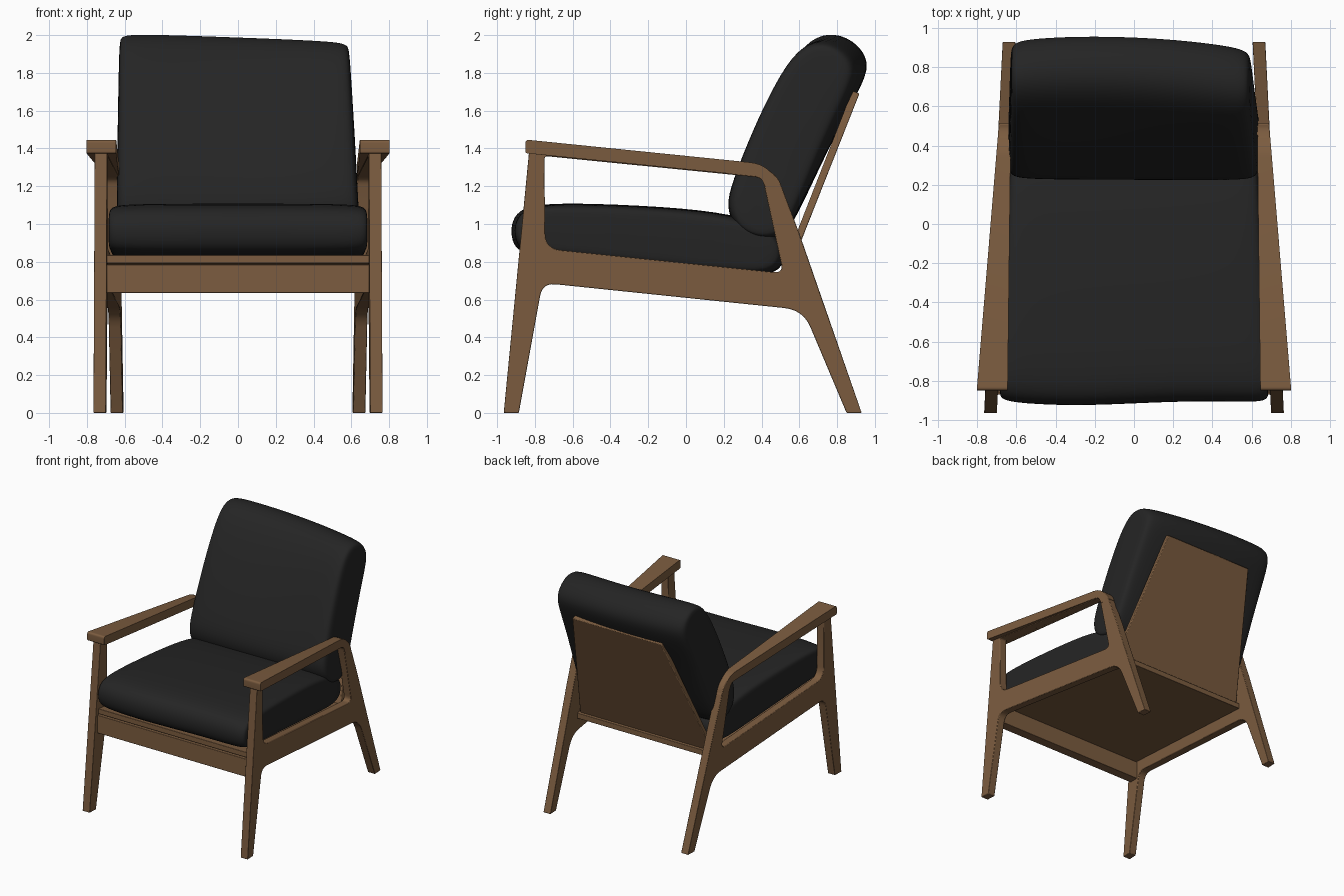
import bpy, bmesh, math
from mathutils import Vector

cube = bpy.data.objects.get("Cube")
if cube:
    bpy.data.objects.remove(cube)


def material(name, color):
    m = bpy.data.materials.new(name)
    m.use_nodes = True
    m.diffuse_color = color
    m.node_tree.nodes["Principled BSDF"].inputs["Base Color"].default_value = color
    return m


WOOD = material("walnut_wood", (0.2, 0.107, 0.05, 1))
FABRIC = material("black_fabric", (0.018, 0.018, 0.018, 1))


def rounded(points, steps=6):
    """Closed outline from (y, z, corner radius) points."""
    out = []
    for i, (y, z, r) in enumerate(points):
        p = Vector((y, z))
        if not r:
            out.append(p)
            continue
        a = p + (Vector(points[i - 1][:2]) - p).normalized() * r
        b = p + (Vector(points[(i + 1) % len(points)][:2]) - p).normalized() * r
        for k in range(steps + 1):
            t = k / steps
            out.append(a * (1 - t) ** 2 + p * 2 * t * (1 - t) + b * t * t)
    return out


def finish(name, bm, mat, angle=35):
    bmesh.ops.recalc_face_normals(bm, faces=bm.faces)
    mesh = bpy.data.meshes.new(name)
    bm.to_mesh(mesh)
    bm.free()
    mesh.materials.append(mat)
    obj = bpy.data.objects.new(name, mesh)
    bpy.context.collection.objects.link(obj)
    bpy.ops.object.select_all(action="DESELECT")
    obj.select_set(True)
    bpy.context.view_layer.objects.active = obj
    bpy.ops.object.shade_smooth_by_angle(angle=math.radians(angle))
    return obj


def prism(name, loops, x_in, x_out, bevel=0.006, mirror=False):
    """Solid between two side faces; x_in and x_out give x from (y, z)."""
    bm = bmesh.new()
    sides = []
    for x_of in (x_in, x_out):
        rings, edges = [], []
        for loop in loops:
            ring = [bm.verts.new((0, p[0], p[1])) for p in loop]
            edges += [bm.edges.new((ring[i - 1], ring[i])) for i in range(len(ring))]
            rings.append(ring)
        bmesh.ops.triangle_fill(bm, edges=edges, use_beauty=True, normal=(1, 0, 0))
        for ring in rings:
            for v in ring:
                v.co.x = x_of(v.co.y, v.co.z)
        sides.append(rings)
    for ra, rb in zip(*sides):
        for i in range(len(ra)):
            bm.faces.new((ra[i - 1], ra[i], rb[i], rb[i - 1]))
    obj = finish(name, bm, WOOD)
    if bevel:
        mod = obj.modifiers.new("soft_edges", "BEVEL")
        mod.width, mod.segments = bevel, 2
        mod.limit_method, mod.angle_limit = "ANGLE", math.radians(50)
    if mirror:
        obj.modifiers.new("both_sides", "MIRROR")
    return obj


def frame_inner(y, z=0):
    return 0.7 - 0.05 * (y + 0.96)


def frame_outer(y, z=0):
    return frame_inner(y) + 0.065


# Side frames: legs and side rail in one outline with an open centre
outline = rounded([
    (-0.965, 0, 0), (-0.83, 1.39, 0), (0.425, 1.30, 0.05), (0.49, 1.24, 0.03),
    (0.6, 0.95, 0), (0.93, 0, 0), (0.85, 0, 0), (0.62, 0.545, 0.1),
    (-0.76, 0.688, 0.07), (-0.885, 0, 0)])
opening = rounded([
    (-0.75, 1.36, 0.02), (0.405, 1.245, 0.04), (0.515, 0.74, 0.05), (-0.745, 0.87, 0.08)])
prism("side_frame", [outline, opening], frame_inner, frame_outer, 0.004, True)

# Armrests: wide in front, narrowing into the rear legs
arm = rounded([
    (-0.85, 1.375, 0.01), (-0.85, 1.447, 0.02), (0.42, 1.318, 0.08), (0.515, 1.185, 0),
    (0.425, 1.185, 0), (0.395, 1.25, 0.03)])
prism("armrest", [arm], lambda y, z: 0.645 - 0.012 * (y + 0.85),
      lambda y, z: 0.803 - 0.083 * (y + 0.85), 0.01, True)

# Front rail and sloping seat board
rail = [(-0.87, 0.635), (-0.87, 0.785), (-0.79, 0.785), (-0.79, 0.635)]
prism("front_rail", [rail], lambda y, z: -0.695, lambda y, z: 0.695, 0.003)
board = [(-0.86, 0.793), (-0.86, 0.836), (0.55, 0.7), (0.55, 0.655)]
prism("seat_board", [board], lambda y, z: -frame_inner(y), frame_inner, 0.003)

# Tapered back board
back = [(0.475, 0.67), (0.88, 1.705), (0.918, 1.69), (0.515, 0.67)]


def back_half(y, z):
    return 0.62 - 0.21 * (z - 0.67) / 1.03


prism("back_board", [back], lambda y, z: -back_half(y, z), back_half, 0.006)


def cushion(name, section, centre, axis, half, pinch, warp):
    """Stuffed pad: a side section repeated across x and pinched at both ends."""
    c, d = Vector(centre), Vector(axis).normalized()
    stations = [(0, 1), (0.4, 1), (0.75, 0.985), (0.92, 0.95), (0.985, 0.86), (1, pinch)]
    stations = [(-u, s) for u, s in reversed(stations[1:])] + stations
    bm = bmesh.new()
    rings = []
    for u, s in stations:
        ring = []
        for p in section:
            off = Vector(p) - c
            along = d * off.dot(d)
            q = c + along * (1 - 0.25 * (1 - s)) + (off - along) * s
            ring.append(bm.verts.new(warp(u * half(*q), *q)))
        rings.append(ring)
    for ra, rb in zip(rings, rings[1:]):
        for i in range(len(ra)):
            bm.faces.new((ra[i - 1], ra[i], rb[i], rb[i - 1]))
    bm.faces.new(rings[0])
    bm.faces.new(rings[-1])
    obj = finish(name, bm, FABRIC, 180)
    mod = obj.modifiers.new("smooth_fabric", "SUBSURF")
    mod.levels = mod.render_levels = 2


# Seat cushion
seat = [(-0.925, 0.97), (-0.895, 1.06), (-0.8, 1.108), (-0.5, 1.11), (0, 1.085),
        (0.3, 1.04), (0.48, 0.96), (0.53, 0.86), (0.49, 0.715), (0.2, 0.738),
        (-0.4, 0.8), (-0.8, 0.835), (-0.9, 0.86)]
cushion("seat_cushion", seat, (-0.2, 0.93), (1, -0.1),
        lambda y, z: frame_inner(y) - 0.003, 0.65,
        lambda x, y, z: (x, y + 0.012 * math.sin(5 * x), z))

# Back cushion, slightly slumped to one side
rest = [(0.215, 1.1), (0.25, 1.23), (0.38, 1.53), (0.52, 1.8), (0.64, 1.97), (0.76, 2.025),
        (0.89, 1.99), (0.985, 1.87), (0.92, 1.72), (0.75, 1.4), (0.58, 1.02),
        (0.5, 0.91), (0.36, 0.91), (0.25, 0.98)]


def slump(x, y, z):
    h = z - 1
    return (x - 0.02 * h, y - 0.11 * (x + 0.2) ** 2 * max(h, 0), z - 0.022 * (1 + x / 0.6) * h)


cushion("back_cushion", rest, (0.58, 1.45), (0.45, 1),
        lambda y, z: 0.645 - 0.035 * (z - 1), 0.6, slump)
